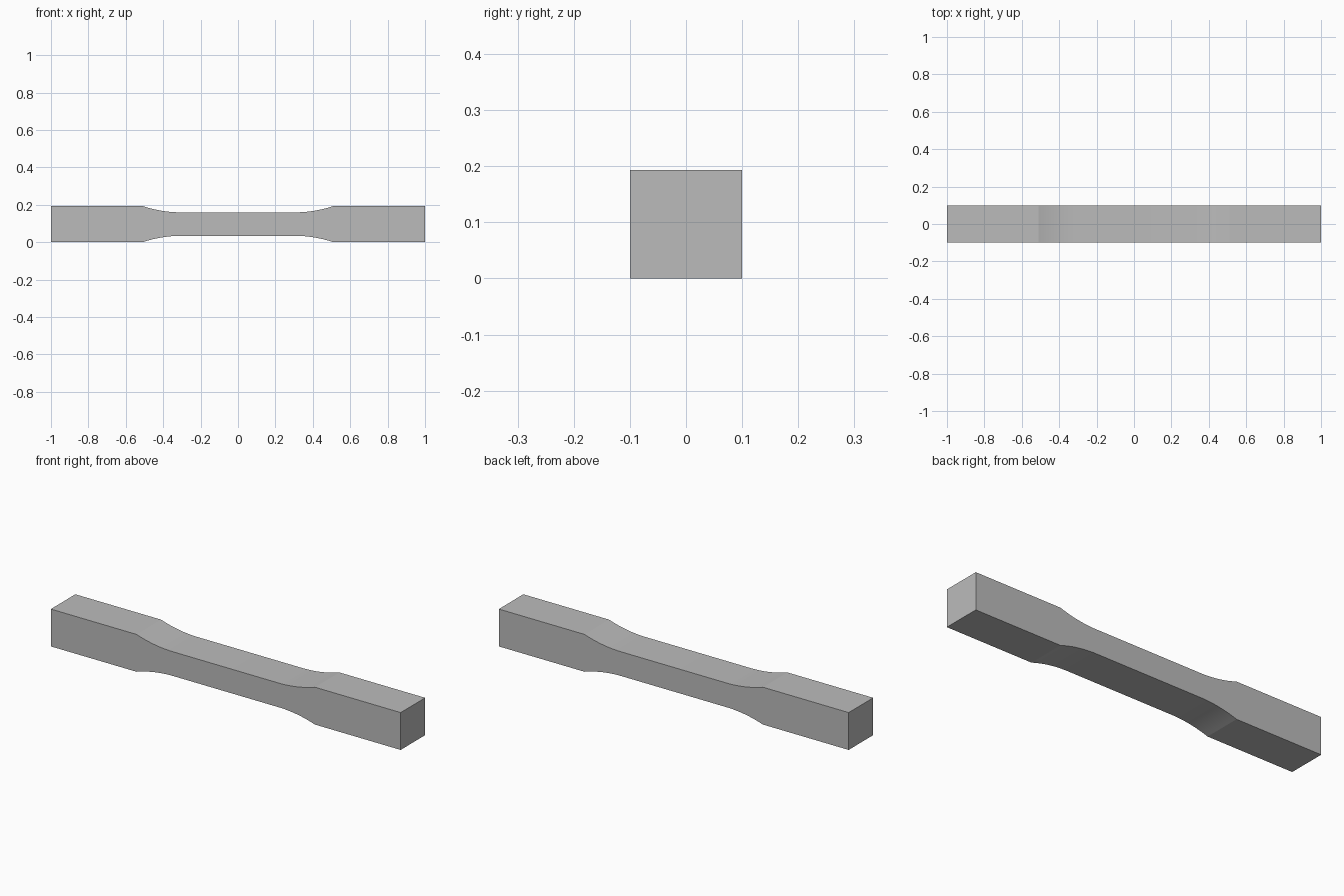
import bpy
import bmesh
from math import asin, cos, sin, radians

cube = bpy.data.objects.get("Cube")
if cube:
    bpy.data.objects.remove(cube, do_unlink=True)

# Overall sizes of the test bar
HALF_LENGTH, HALF_WIDTH, HEIGHT = 1.0, 0.1, 0.193
WAIST_X, SHOULDER_X, DROP = 0.30, 0.51, 0.034
STEPS = 12

# Fillet arc, tangent to the narrow waist and rising to the wide grip
run = SHOULDER_X - WAIST_X
radius = (run ** 2 + DROP ** 2) / (2 * DROP)
sweep = asin(run / radius)
mid = HEIGHT / 2
quarter = []
for i in range(STEPS + 1):
    a = sweep * i / STEPS
    quarter.append((WAIST_X + radius * sin(a), mid - DROP + radius * (1 - cos(a))))
quarter.append((HALF_LENGTH, mid))

# Mirror the quarter outline left-right, then top-bottom
upper = [(-x, z) for x, z in reversed(quarter)] + quarter
lower = [(x, -z) for x, z in reversed(upper)]
outline = upper + lower

# Extrude the outline through the bar's width
bm = bmesh.new()
face = bm.faces.new([bm.verts.new((x, -HALF_WIDTH, z + mid)) for x, z in outline])
extruded = bmesh.ops.extrude_face_region(bm, geom=[face])
new_verts = [g for g in extruded["geom"] if isinstance(g, bmesh.types.BMVert)]
bmesh.ops.translate(bm, verts=new_verts, vec=(0, 2 * HALF_WIDTH, 0))
bmesh.ops.recalc_face_normals(bm, faces=bm.faces)
mesh = bpy.data.meshes.new("waisted_bar")
bm.to_mesh(mesh)
bm.free()

# Plain grey finish
grey = bpy.data.materials.new("grey")
grey.use_nodes = True
color = (0.5, 0.5, 0.5, 1)
grey.diffuse_color = color
grey.node_tree.nodes["Principled BSDF"].inputs["Base Color"].default_value = color
mesh.materials.append(grey)

bar = bpy.data.objects.new("waisted_bar", mesh)
bpy.context.collection.objects.link(bar)
bpy.ops.object.select_all(action="DESELECT")
bar.select_set(True)
bpy.context.view_layer.objects.active = bar
bpy.ops.object.shade_smooth_by_angle(angle=radians(12))
